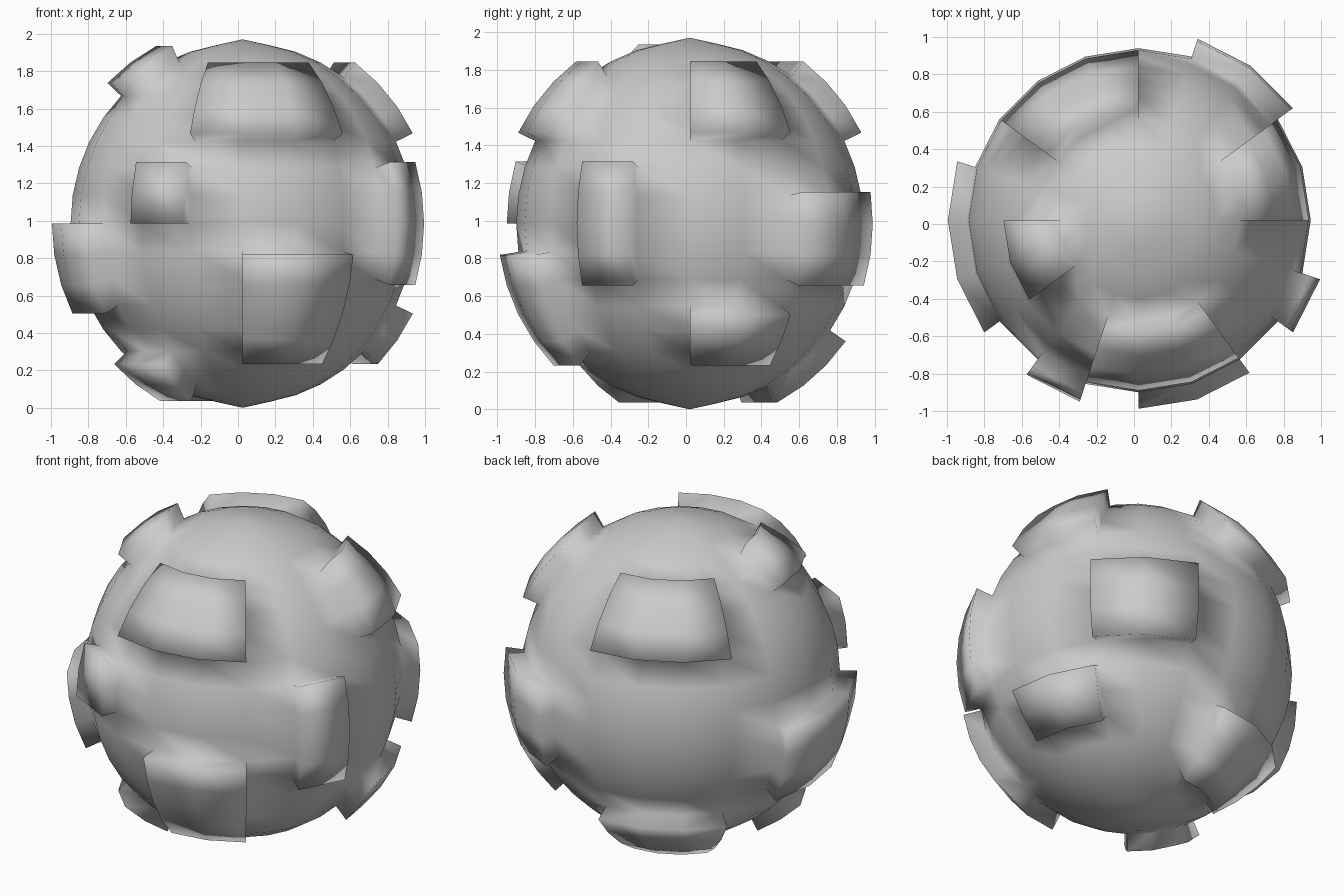
import bpy, bmesh
from math import atan2, asin, degrees
from mathutils import Vector

if "Cube" in bpy.data.objects:
    bpy.data.objects.remove(bpy.data.objects["Cube"])

CENTRE = Vector((0.025, 0.02, 0.985))
R_EQ, R_Z, R_POLE, RAISE = 0.92, 0.965, 0.985, 0.10

# raised plates: azimuth from/to (0 = +x, counter-clockwise), latitude from/to
PLATES = [
    (0, 36, 27, 54), (252, 306, 27, 54), (90, 144, 27, 54), (180, 216, 45, 63),   # upper
    (234, 252, 0, 18), (324, 342, -18, 18), (36, 72, -18, 9), (162, 216, -27, 0), # middle
    (270, 306, -45, -9), (0, 36, -45, -27), (198, 234, -63, -45), (90, 144, -63, -36),  # lower
]

def inside(face, plate):
    c = face.calc_center_median().normalized()
    az, lat = degrees(atan2(c.y, c.x)) % 360, degrees(asin(c.z))
    return plate[0] < az < plate[1] and plate[2] < lat < plate[3]

# ball on a 20 x 20 grid
bm = bmesh.new()
bmesh.ops.create_uvsphere(bm, u_segments=20, v_segments=20, radius=1)

# extrude each plate's patch of faces
raised = set()
for plate in PLATES:
    faces = [f for f in bm.faces if inside(f, plate)]
    res = bmesh.ops.extrude_face_region(bm, geom=faces)
    raised.update(g for g in res["geom"] if isinstance(g, bmesh.types.BMVert))
    old = [f for f in faces if f.is_valid]
    if old:
        bmesh.ops.delete(bm, geom=old, context='FACES')

# stretch into the slightly tall ball and lift the plates along the normals
for v in bm.verts:
    u = v.co.normalized()
    rz = R_POLE if abs(u.z) > 0.999 else R_Z
    v.co = Vector((u.x * R_EQ, u.y * R_EQ, u.z * rz)) + CENTRE
    if v in raised:
        v.co += Vector((u.x / R_EQ, u.y / R_EQ, u.z / R_Z)).normalized() * RAISE

bmesh.ops.recalc_face_normals(bm, faces=bm.faces[:])
for f in bm.faces:
    f.smooth = True
mesh = bpy.data.meshes.new("plated_ball")
bm.to_mesh(mesh)
bm.free()
bpy.context.collection.objects.link(bpy.data.objects.new("plated_ball", mesh))
